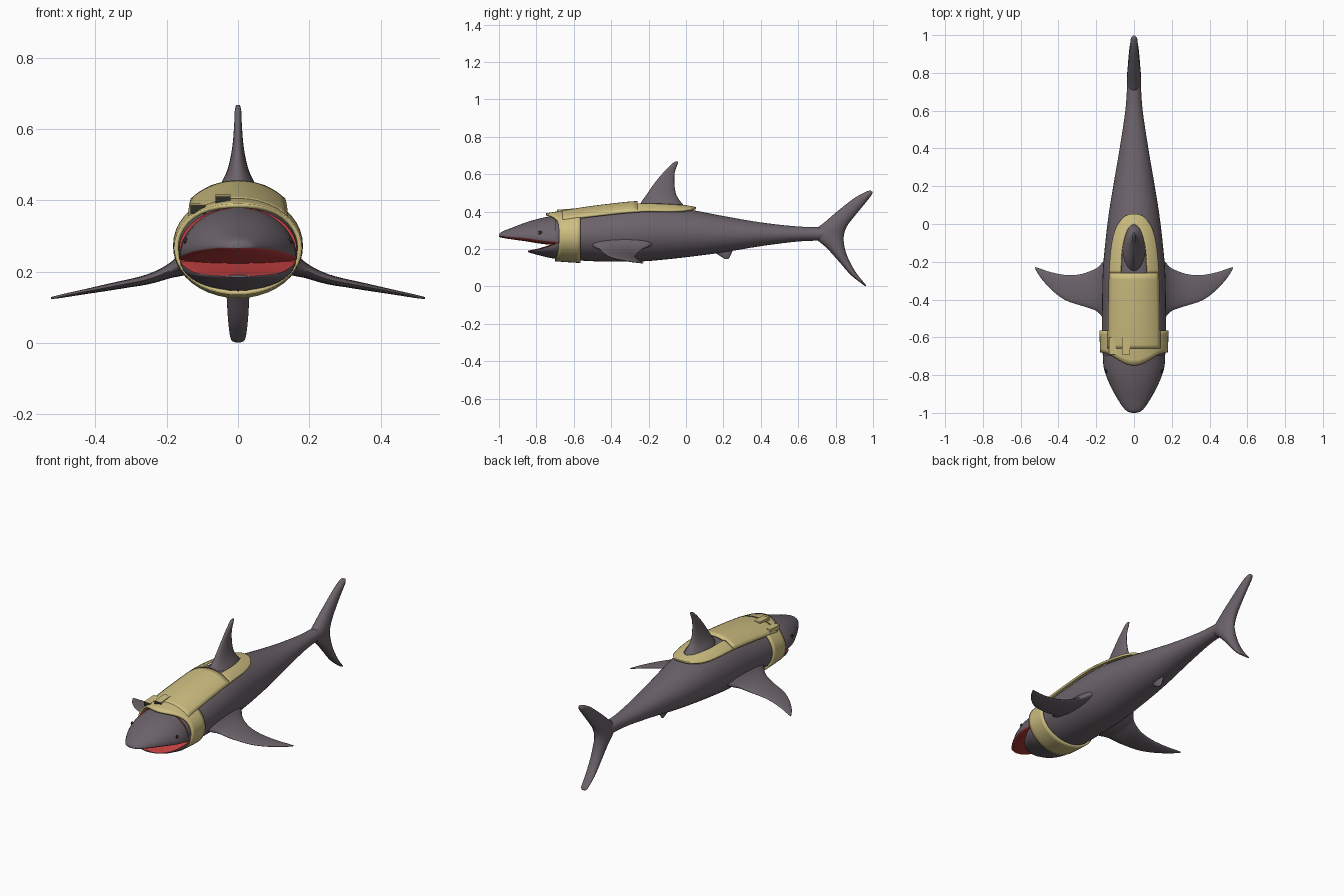
import bpy, math
from mathutils import Vector

cube = bpy.data.objects.get("Cube")
if cube:
    bpy.data.objects.remove(cube)


def material(name, rgb):
    m = bpy.data.materials.new(name)
    m.use_nodes = True
    m.diffuse_color = (*rgb, 1)
    m.node_tree.nodes["Principled BSDF"].inputs["Base Color"].default_value = (*rgb, 1)
    return m


SKIN = material("grey skin", (0.15, 0.125, 0.145))
ARMOUR = material("sand armour", (0.62, 0.52, 0.22))
MOUTH = material("mouth red", (0.55, 0.05, 0.05))
DARK = material("dark slot", (0.03, 0.027, 0.02))


def make(name, verts, faces, mats, angle=50):
    mesh = bpy.data.meshes.new(name)
    mesh.from_pydata(verts, [], faces)
    for m in mats:
        mesh.materials.append(m)
    ob = bpy.data.objects.new(name, mesh)
    bpy.context.collection.objects.link(ob)
    bpy.ops.object.select_all(action='DESELECT')
    ob.select_set(True)
    bpy.context.view_layer.objects.active = ob
    bpy.ops.object.mode_set(mode='EDIT')
    bpy.ops.mesh.select_all(action='SELECT')
    bpy.ops.mesh.remove_doubles(threshold=0.0002)
    bpy.ops.mesh.normals_make_consistent(inside=False)
    bpy.ops.object.mode_set(mode='OBJECT')
    bpy.ops.object.shade_smooth_by_angle(angle=math.radians(angle))
    return ob


def smooth(rows, n=5):
    """Catmull-Rom interpolation through rows of numbers."""
    out = []
    for i in range(len(rows) - 1):
        a, b, c, d = (rows[min(max(k, 0), len(rows) - 1)] for k in range(i - 1, i + 3))
        for s in range(n):
            t = s / n
            out.append([q + 0.5 * t * (r - p + t * (2*p - 5*q + 4*r - s4 + t * (3*(q - r) + s4 - p)))
                        for p, q, r, s4 in zip(a, b, c, d)])
    return out + [list(rows[-1])]


def loft(name, rings, mats, angle=50):
    n = len(rings[0])
    verts = [p for r in rings for p in r]
    faces = [(i*n + j, i*n + (j+1) % n, (i+1)*n + (j+1) % n, (i+1)*n + j)
             for i in range(len(rings) - 1) for j in range(n)]
    faces += [tuple(range(n)), tuple(range(len(verts) - n, len(verts)))]
    return make(name, verts, faces, mats, angle)


SEG = 40
ANGLES = [2 * math.pi * k / SEG for k in range(SEG)]

# Body: y, half width, bottom, top
BODY = smooth([(-.70, .165, .147, .38), (-.6, .169, .14, .396), (-.45, .169, .133, .417),
               (-.25, .165, .133, .437), (-.1, .152, .145, .43), (.05, .134, .162, .405),
               (.2, .11, .182, .376), (.4, .076, .215, .342), (.6, .046, .24, .32),
               (.74, .036, .245, .317)])


def body_at(y):
    for a, b in zip(BODY, BODY[1:]):
        if y <= b[0]:
            t = (y - a[0]) / (b[0] - a[0])
            return [p + (q - p) * t for p, q in zip(a[1:], b[1:])]
    return BODY[-1][1:]


def skin_point(y, ang, off=0):
    w, lo, hi = body_at(y)
    return (math.cos(ang) * (w + off), y, (lo + hi) / 2 + math.sin(ang) * ((hi - lo) / 2 + off))


body = loft("body", [[skin_point(r[0], a) for a in ANGLES] for r in BODY], [SKIN, MOUTH])
for f in body.data.polygons:
    f.material_index = int(f.normal.y < -0.9)


# Jaws: y, half width, lip height, depth above, depth below
def jaw(name, rows, lining):
    rings = []
    for y, w, lip, up, down in smooth(rows):
        rings.append([(w * math.cos(a), y, lip + math.sin(a) * (up if math.sin(a) > 0 else down))
                      for a in ANGLES])
    ob = loft(name, rings, [SKIN, MOUTH], 60)
    for f in ob.data.polygons:
        f.material_index = int(f.normal.z * lining > 0.55)
    return ob


jaw("upper_head", [(-1, .012, .268, .008, .003), (-.985, .045, .268, .024, .008),
                   (-.93, .085, .265, .049, .014), (-.85, .128, .258, .086, .018),
                   (-.77, .158, .247, .119, .02), (-.70, .165, .238, .141, .016),
                   (-.64, .166, .235, .153, .012)], -1)
jaw("lower_jaw", [(-.845, .03, .187, .004, .004), (-.825, .08, .19, .005, .013),
                  (-.78, .125, .199, .006, .034), (-.71, .158, .222, .006, .073),
                  (-.64, .165, .25, .006, .108)], 1)

# Eyes
for side, label in ((1, "left"), (-1, "right")):
    bpy.ops.mesh.primitive_uv_sphere_add(segments=12, ring_count=8, radius=0.01,
                                         location=(side * .148, -.78, .288))
    eye = bpy.context.object
    eye.name = label + "_eye"
    eye.scale.x = 0.5
    eye.data.materials.append(DARK)
    bpy.ops.object.shade_smooth()


# Fins: leading point, trailing point, half thickness, given across a flat plane
def fin(name, rows, place, thick):
    rings = []
    for r in smooth(rows, 4):
        lead, trail = Vector(place(r[0], r[1])), Vector(place(r[2], r[3]))
        mid, half = (lead + trail) / 2, (lead - trail) / 2
        rings.append([mid + half * math.cos(a) + Vector(thick) * r[4] * math.sin(a)
                      for a in ANGLES[::2]])
    return loft(name, rings, [SKIN], 70)


def upright(y, z):
    return (0, y, z)


fin("dorsal_fin", [(-.27, .40, .02, .39, .075), (-.25, .435, -.01, .43, .056), (-.215, .485, -.05, .485, .03),
                   (-.17, .55, -.062, .55, .016), (-.12, .61, -.06, .61, .011),
                   (-.075, .655, -.046, .65, .009), (-.055, .668, -.042, .667, .005)], upright, (1, 0, 0))
fin("tail_fin", [(.985, .513, .999, .505, .008), (.96, .505, .99, .485, .018), (.9, .472, .952, .437, .022),
                 (.82, .41, .897, .37, .028), (.75, .35, .86, .32, .035), (.68, .28, .843, .265, .038),
                 (.755, .203, .85, .2, .036), (.82, .13, .874, .135, .032), (.88, .062, .913, .068, .028),
                 (.94, .014, .958, .012, .021), (.955, .003, .962, .001, .01)], upright, (1, 0, 0))
fin("anal_fin", [(.1, .2, .27, .21, .02), (.15, .182, .25, .19, .014),
                 (.185, .16, .238, .165, .009), (.21, .146, .228, .147, .004)], upright, (1, 0, 0))

for side, label in ((1, "left"), (-1, "right")):
    def spread(x, y):
        drop = .172 + .04 * max(0, (.28 - x) / .15) ** 2 - .19 * (x - .28)
        return (side * x, y, drop)
    fin(label + "_pectoral_fin",
        [(.12, -.54, .12, -.15, .05), (.165, -.495, .165, -.2, .031), (.2, -.46, .2, -.235, .02),
         (.27, -.435, .28, -.265, .013), (.36, -.405, .36, -.27, .01), (.43, -.355, .44, -.255, .007),
         (.49, -.29, .5, -.235, .005), (.522, -.24, .525, -.228, .003)], spread, (0, 0, 1))


# Armour saddle: strips wrapped over the back, split around the dorsal fin
def thicken(ob):
    mod = ob.modifiers.new("thickness", 'SOLIDIFY')
    mod.thickness, mod.offset = 0.012, -1


def wrap(y, x, off):
    w = body_at(y)[0] + off
    return skin_point(y, math.acos(max(-1, min(1, x / w))), off)


verts, faces = [], []


def strip(rows, side, n=8):
    base = len(verts)
    for y, inner, outer in rows:
        verts.extend(wrap(y, side * (inner + (outer - inner) * k / n), .02) for k in range(n + 1))
    for i in range(len(rows) - 1):
        for k in range(n):
            p = base + i * (n + 1) + k
            faces.append((p, p + 1, p + n + 2, p + n + 1))


front = smooth([(-.66, 0, .14), (-.5, 0, .138), (-.26, 0, .133)])
around = smooth([(-.26, .07, .133), (-.15, .066, .125), (-.07, .05, .112), (-.02, .028, .096), (0, 0, .085)])
rear = smooth([(0, 0, .085), (.03, 0, .062), (.048, 0, .035), (.054, 0, .004)])
for side in (1, -1):
    for rows in (front, around, rear):
        strip(rows, side)
thicken(make("saddle_armour", verts, faces, [ARMOUR], 60))

# Armour collar: full ring, peaked forward over the head
verts, faces, STEPS = [], [], 6
for a in ANGLES:
    s = math.sin(a)
    start = -.68 - .07 * max(0, s) ** 5 - .02 * max(0, -s) ** 3
    for k in range(STEPS + 1):
        y = start + (-.565 - start) * k / STEPS
        verts.append(skin_point(y, a, .013 + .006 * max(0, s)))
for j in range(SEG):
    for k in range(STEPS):
        p, q = j * (STEPS + 1) + k, (j + 1) % SEG * (STEPS + 1) + k
        faces.append((p, q, q + 1, p + 1))
thicken(make("collar_armour", verts, faces, [ARMOUR], 60))

# Two raised vents with dark front openings
for k, x in enumerate((-.112, -.042)):
    z0, z1 = wrap(-.69, x, .02)[2], wrap(-.6, x, .02)[2]
    rect = [(sx * .021 + x, y, z) for y, lo, hi in ((-.69, z0 - .012, z0 + .012), (-.6, z1 - .02, z1 + .004))
            for sx, z in ((-1, lo), (1, lo), (1, hi), (-1, hi))]
    vent = loft("vent_%d" % (k + 1), [rect[:4], rect[4:]], [ARMOUR, DARK], 30)
    for f in vent.data.polygons:
        f.material_index = int(f.normal.y < -0.9)
